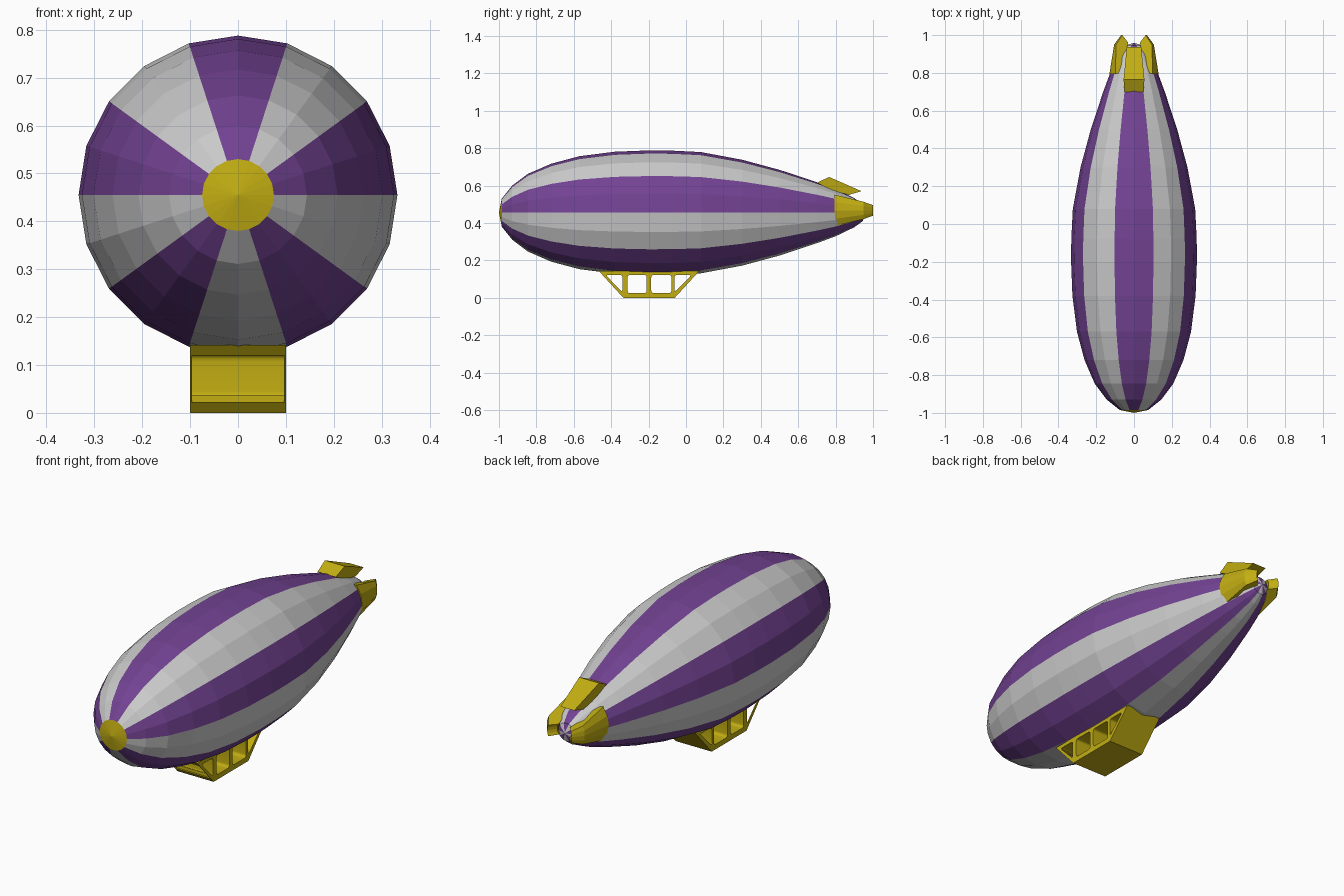
import bpy, bmesh
from math import sin, cos, pi, radians, asin
from mathutils import Vector, Matrix

if "Cube" in bpy.data.objects:
    bpy.data.objects.remove(bpy.data.objects["Cube"])

AXIS_Z = 0.455


def material(name, rgb):
    m = bpy.data.materials.new(name)
    m.diffuse_color = (*rgb, 1)
    m.use_nodes = True
    m.node_tree.nodes["Principled BSDF"].inputs["Base Color"].default_value = m.diffuse_color
    return m


purple = material("purple", (0.17, 0.055, 0.29))
yellow = material("yellow", (0.54, 0.42, 0.006))


def finish(name, bm, mat=None):
    bmesh.ops.remove_doubles(bm, verts=bm.verts, dist=0.0001)
    me = bpy.data.meshes.new(name)
    bm.to_mesh(me)
    bm.free()
    if mat:
        me.materials.append(mat)
    ob = bpy.data.objects.new(name, me)
    bpy.context.collection.objects.link(ob)
    return ob


# Envelope: 20-sided lathe around the y axis, striped two sides at a time
profile = [(-1, 0), (-0.985, 0.075), (-0.93, 0.144), (-0.845, 0.208), (-0.72, 0.262),
           (-0.57, 0.302), (-0.38, 0.326), (-0.2, 0.333), (-0.08, 0.332), (0.08, 0.324),
           (0.3, 0.283), (0.5, 0.229), (0.7, 0.163), (0.8, 0.126), (0.9, 0.078),
           (0.945, 0.045), (0.96, 0)]


def lathe(name, pts, sides, mat=None):
    bm = bmesh.new()
    for i in sides:
        a0, a1 = i * pi / 10, (i + 1) * pi / 10
        for (y0, r0), (y1, r1) in zip(pts, pts[1:]):
            quad = [(r0, a0, y0), (r0, a1, y0), (r1, a1, y1), (r1, a0, y1)]
            if r0 == 0:
                quad.pop(0)
            if r1 == 0:
                quad.pop()
            bm.faces.new([bm.verts.new((r * cos(a), y, AXIS_Z + r * sin(a)))
                          for r, a, y in reversed(quad)])
    bmesh.ops.remove_doubles(bm, verts=bm.verts, dist=0.0001)
    for f in bm.faces:
        f.normal_update()
        if f.normal.dot(f.calc_center_median() - Vector((0, -0.2, AXIS_Z))) < 0:
            f.normal_flip()
    return finish(name, bm, mat)


lathe("envelope_purple_stripes", profile[1:], [i for i in range(20) if i % 4 < 2], purple)
lathe("envelope_grey_stripes", profile[1:], [i for i in range(20) if i % 4 > 1])
lathe("nose_cap", profile[:2], range(20), yellow)


def loft(name, rings, mat):
    """Closed loop of cross strips, capped at both ends."""
    bm = bmesh.new()
    rows = [[bm.verts.new(p) for p in ring] for ring in rings]
    n = len(rows)
    for k in range(n):
        a, b = rows[k], rows[(k + 1) % n]
        for j in range(len(a) - 1):
            bm.faces.new((a[j], a[j + 1], b[j + 1], b[j]))
    for j in (0, -1):
        bm.faces.new([r[j] for r in rows])
    bmesh.ops.recalc_face_normals(bm, faces=bm.faces)
    return finish(name, bm, mat)


# Side fins: curved shells that leave the hull and run past the tail
fin = [(0.795, 0.13, 0.084), (0.95, 0.105, 0.046), (1.0, 0.068, 0.028),
       (0.96, 0.04, 0.026), (0.87, 0.07, 0.045), (0.80, 0.10, 0.08)]
for side, label in ((1, "right"), (-1, "left")):
    rings = []
    for y, r, half in fin:
        h = asin(half / r)
        angles = [h * t for t in (-1, -0.5, 0, 0.5, 1)]
        rings.append([(side * r * cos(a), y, AXIS_Z + 0.012 + r * sin(a)) for a in angles])
    loft("fin_" + label, rings, yellow)

# Top fin: tapered wedge plate
top = [(0.70, 0.615, 0.05), (0.765, 0.646, 0.055), (0.938, 0.57, 0.038),
       (0.87, 0.55, 0.04), (0.78, 0.575, 0.048)]
loft("fin_top", [[(-w, y, z), (w, y, z)] for y, z, w in top], yellow)


# Gondola: truss outline with rounded windows, extruded across the width
def rounded(pts, r=0.015, steps=4):
    out = []
    n = len(pts)
    for i in range(n):
        p = Vector(pts[i])
        a = p + (Vector(pts[i - 1]) - p).normalized() * r
        b = p + (Vector(pts[(i + 1) % n]) - p).normalized() * r
        for s in range(steps + 1):
            t = s / steps
            out.append(a * (1 - t) ** 2 + p * 2 * t * (1 - t) + b * t * t)
    return out


outline = [(-0.465, 0.142), (-0.335, 0), (-0.06, 0), (0.07, 0.142)]
windows = [[(-0.43, 0.122), (-0.34, 0.122), (-0.34, 0.03)],
           [(-0.313, 0.025), (-0.313, 0.122), (-0.21, 0.122), (-0.21, 0.025)],
           [(-0.186, 0.025), (-0.186, 0.122), (-0.078, 0.122), (-0.078, 0.025)],
           [(-0.062, 0.03), (-0.062, 0.122), (0.03, 0.122)]]
curve = bpy.data.curves.new("gondola_outline", 'CURVE')
curve.dimensions = '2D'
curve.fill_mode = 'BOTH'
curve.extrude = 0.1
for pts in [outline] + [rounded(w) for w in windows]:
    sp = curve.splines.new('POLY')
    sp.points.add(len(pts) - 1)
    for q, p in zip(sp.points, pts):
        q.co = (p[0], p[1], 0, 1)
    sp.use_cyclic_u = True
temp = bpy.data.objects.new("gondola_outline", curve)
bpy.context.collection.objects.link(temp)
bpy.context.view_layer.update()
mesh = bpy.data.meshes.new_from_object(temp)
bpy.data.objects.remove(temp)
bm = bmesh.new()
bm.from_mesh(mesh)
bm.transform(Matrix(((0, 0, 1, 0), (1, 0, 0, 0), (0, 1, 0, 0), (0, 0, 0, 1))))
bmesh.ops.remove_doubles(bm, verts=bm.verts, dist=0.0001)
bmesh.ops.recalc_face_normals(bm, faces=bm.faces)
gondola = finish("gondola", bm)
gondola.data.materials.clear()
gondola.data.materials.append(yellow)

# Open windscreen in the sloping front of the gondola
bm = bmesh.new()
bmesh.ops.create_cube(bm, size=1, matrix=Matrix.Translation((0, -0.426, 0.071))
                      @ Matrix.Diagonal((0.192, 0.16, 0.098, 1)))
cutter = finish("windscreen_cutter", bm)
cutter.hide_render = True
cutter.hide_viewport = True
mod = gondola.modifiers.new("windscreen", 'BOOLEAN')
mod.operation = 'DIFFERENCE'
mod.solver = 'EXACT'
mod.object = cutter

bpy.context.view_layer.objects.active = gondola
gondola.select_set(True)
bpy.ops.object.shade_smooth_by_angle(angle=radians(35))
